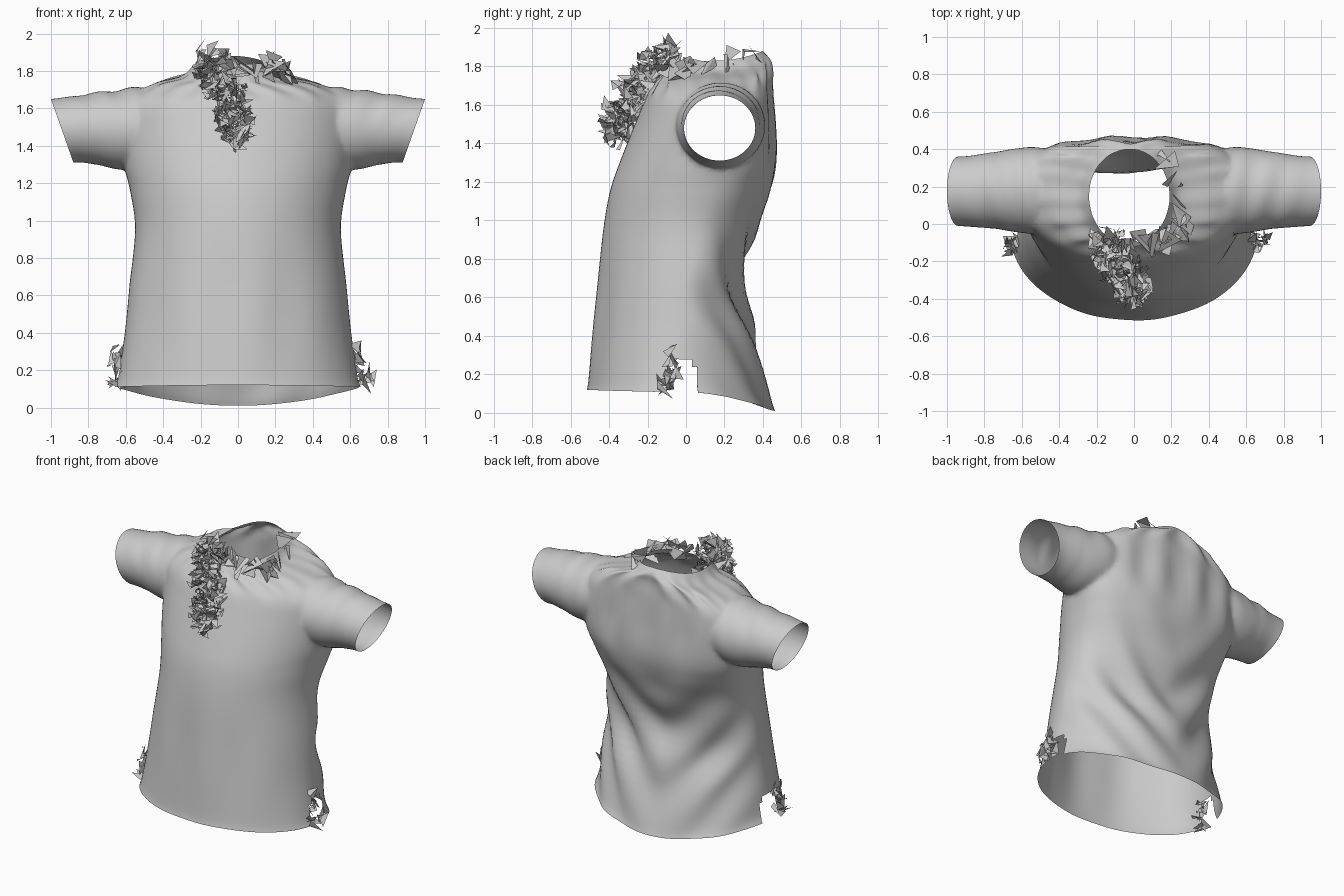
import bpy, bmesh, math, random
from mathutils import Vector

if "Cube" in bpy.data.objects:
    bpy.data.objects.remove(bpy.data.objects["Cube"])

random.seed(7)


def catmull(rows, steps):
    """Smoothly interpolate a short list of section parameters."""
    out = []
    for i in range(len(rows) - 1):
        p0, p1, p2 = rows[max(i - 1, 0)], rows[i], rows[i + 1]
        p3 = rows[min(i + 2, len(rows) - 1)]
        for k in range(steps):
            t = k / steps
            out.append([0.5 * (2*b + (c - a)*t + (2*a - 5*b + 4*c - d)*t*t + (3*b - a - 3*c + d)*t**3)
                        for a, b, c, d in zip(p0, p1, p2, p3)])
    return out + [list(rows[-1])]


def loft(name, rings):
    """Closed tube through equal-length rings of points."""
    bm = bmesh.new()
    loops = [[bm.verts.new(p) for p in r] for r in rings]
    n = len(loops[0])
    for a, b in zip(loops, loops[1:]):
        for i in range(n):
            bm.faces.new((a[i], a[(i + 1) % n], b[(i + 1) % n], b[i]))
    bm.faces.new(loops[0])
    bm.faces.new(loops[-1])
    bmesh.ops.recalc_face_normals(bm, faces=bm.faces)
    return to_object(name, bm)


def to_object(name, bm):
    me = bpy.data.meshes.new(name)
    bm.to_mesh(me)
    bm.free()
    ob = bpy.data.objects.new(name, me)
    bpy.context.collection.objects.link(ob)
    return ob


def bump(v, centre, width):
    return math.exp(-((v - centre) / width) ** 2)


def spow(v, e):
    return math.copysign(abs(v) ** e, v)


# Torso sections: z, half width, side y, front y, back y, front dz, back dz, back squareness
TORSO = [
    (0.11, .66, -.05, -.515, .455, .01, -.10, 2.0),
    (0.18, .64, -.05, -.505, .43, 0, -.09, 2.0),
    (0.40, .605, -.03, -.485, .37, 0, -.03, 2.0),
    (0.65, .58, .00, -.46, .29, 0, 0, 2.0),
    (0.95, .55, .04, -.43, .36, 0, 0, 2.2),
    (1.15, .575, .10, -.395, .44, 0, 0, 2.4),
    (1.30, .61, .15, -.345, .465, 0, 0, 2.7),
    (1.50, .62, .17, -.265, .455, 0, 0, 2.8),
    (1.63, .60, .17, -.21, .445, 0, .04, 2.8),
    (1.725, .46, .17, -.165, .44, -.03, .06, 2.6),
    (1.77, .28, .15, -.14, .435, -.04, .07, 2.2),
    (1.83, .215, .15, -.11, .40, -.06, .05, 2.0),
]
N = 112


def torso_ring(s):
    z, w, ys, yf, yb, dzf, dzb, nb = s
    pts = []
    for i in range(N):
        a = 2 * math.pi * i / N
        c, sn = math.cos(a), math.sin(a)
        e = 2 / nb if sn > 0 else 1.0
        depth = yb - ys if sn > 0 else ys - yf
        x = w * spow(c, e)
        y = ys + depth * spow(sn, e)
        zz = z + (dzb if sn > 0 else dzf) * sn * sn
        # draped swags over the back, fine creases at the shoulders
        d = 0
        if sn > 0:
            u = z - 1.5 * (abs(x + .05)) ** 1.5
            d += .028 * sn * math.sin(u * 15) * bump(z, .6, .42)
            d += .014 * sn * math.sin(x * 22 + z * 3) * bump(z, 1.5, .2)
        else:
            d += .006 * math.sin(x * 18) * bump(z, .5, .35) * abs(sn)
        d += .012 * math.sin(a * 17 + z * 9) * bump(z, 1.72, .06)
        x -= .025 * max(0, min(1, (z - 1.7) / .08))
        pts.append(Vector((x + d * c, y + d * sn, zz)))
    return pts


rings = [torso_ring(s) for s in catmull(TORSO, 6)]
# temporary extensions below the hem and above the neck are trimmed later
rings.insert(0, [Vector((p.x, p.y, -.6)) for p in rings[0]])
rings.append([Vector((p.x, p.y, 2.5)) for p in rings[-1]])
shirt = loft("shirt", rings)

# Sleeve sections: x, centre y, centre z, radius y, radius z, cuff slant
SLEEVE = [
    (.30, .18, 1.51, .15, .14, 0),
    (.50, .18, 1.50, .23, .215, 0),
    (.63, .18, 1.485, .225, .215, 0),
    (.75, .18, 1.49, .205, .195, .01),
    (.87, .175, 1.485, .19, .175, .04),
    (.94, .175, 1.48, .185, .17, .06),
]


def sleeve_ring(s, side):
    x, cy, cz, ry, rz, slant = s
    pts = []
    for i in range(56):
        a = 2 * math.pi * i / 56
        top = max(0, math.sin(a))
        k = 1 + .05 * top * math.sin(x * 42 + 2 * a + side) * bump(x, .68, .15)
        pts.append(Vector((side * (x + slant * math.sin(a)),
                           cy + ry * k * math.cos(a), cz + rz * k * math.sin(a))))
    return pts


for side in (-1, 1):
    rs = [sleeve_ring(s, side) for s in catmull(SLEEVE, 6)]
    rs.append([Vector((side * 1.4, p.y, p.z)) for p in rs[-1]])
    sleeve = loft("sleeve", rs)
    mod = shirt.modifiers.new("join", 'BOOLEAN')
    mod.operation, mod.solver, mod.object = 'UNION', 'EXACT', sleeve
    bpy.context.view_layer.update()
    me = bpy.data.meshes.new_from_object(shirt.evaluated_get(bpy.context.evaluated_depsgraph_get()))
    shirt.modifiers.clear()
    shirt.data = me
    bpy.data.objects.remove(sleeve)

# Open the hem, neck and cuffs, tear the side seams, soften the armholes
bm = bmesh.new()
bm.from_mesh(shirt.data)


def trimmed(f):
    c = f.calc_center_median()
    if c.z < -.02 or c.z > 1.95 or abs(c.x) > 1.02:
        return True
    return abs(c.x) > .5 and c.z < .26 and abs(c.y + .02) < .085 - .15 * (c.z - .1)


bmesh.ops.delete(bm, geom=[f for f in bm.faces if trimmed(f)], context='FACES')
arm = [v for v in bm.verts if .42 < abs(v.co.x) < .76 and v.co.z > 1.15 and not v.is_boundary]
for _ in range(6):
    bmesh.ops.smooth_vert(bm, verts=arm, factor=.5, use_axis_x=True, use_axis_y=True, use_axis_z=True)
bm.to_mesh(shirt.data)
bm.free()
for p in shirt.data.polygons:
    p.use_smooth = True


def jitter(r):
    return Vector([random.uniform(-r, r) for _ in range(3)])


def crumple(name, path, count, spread, size):
    """Spiky crumpled cloth: a chain of random triangles along a path."""
    bm = bmesh.new()
    for i in range(count):
        t = i / count * (len(path) - 1)
        k = int(t)
        c = Vector(path[k]).lerp(Vector(path[k + 1]), t - k) + jitter(spread)
        vs = [bm.verts.new(c + jitter(size)) for _ in range(4)]
        bm.faces.new(vs[:3])
        bm.faces.new((vs[2], vs[1], vs[3]))
    return to_object(name, bm)


# Crumpled cloth at the front of the neck
crumple("neck_ruffle", [(-.14, -.10, 1.86), (-.12, -.17, 1.78), (-.04, -.27, 1.65),
                        (-.01, -.34, 1.54), (.00, -.36, 1.45)], 240, .075, .052)
# Torn scraps along the collar
crumple("collar_scraps", [(-.20, -.08, 1.78), (-.10, -.12, 1.80), (.10, -.10, 1.80),
                          (.22, -.08, 1.77), (.25, .10, 1.80), (.10, .43, 1.83)], 26, .03, .075)
# Torn scraps at both side seams
crumple("left_hem_scraps", [(-.66, -.12, .13), (-.64, -.09, .22), (-.65, -.10, .34)], 14, .025, .05)
crumple("right_hem_scraps", [(.70, -.12, .14), (.65, -.07, .20), (.63, -.08, .34)], 14, .025, .055)
